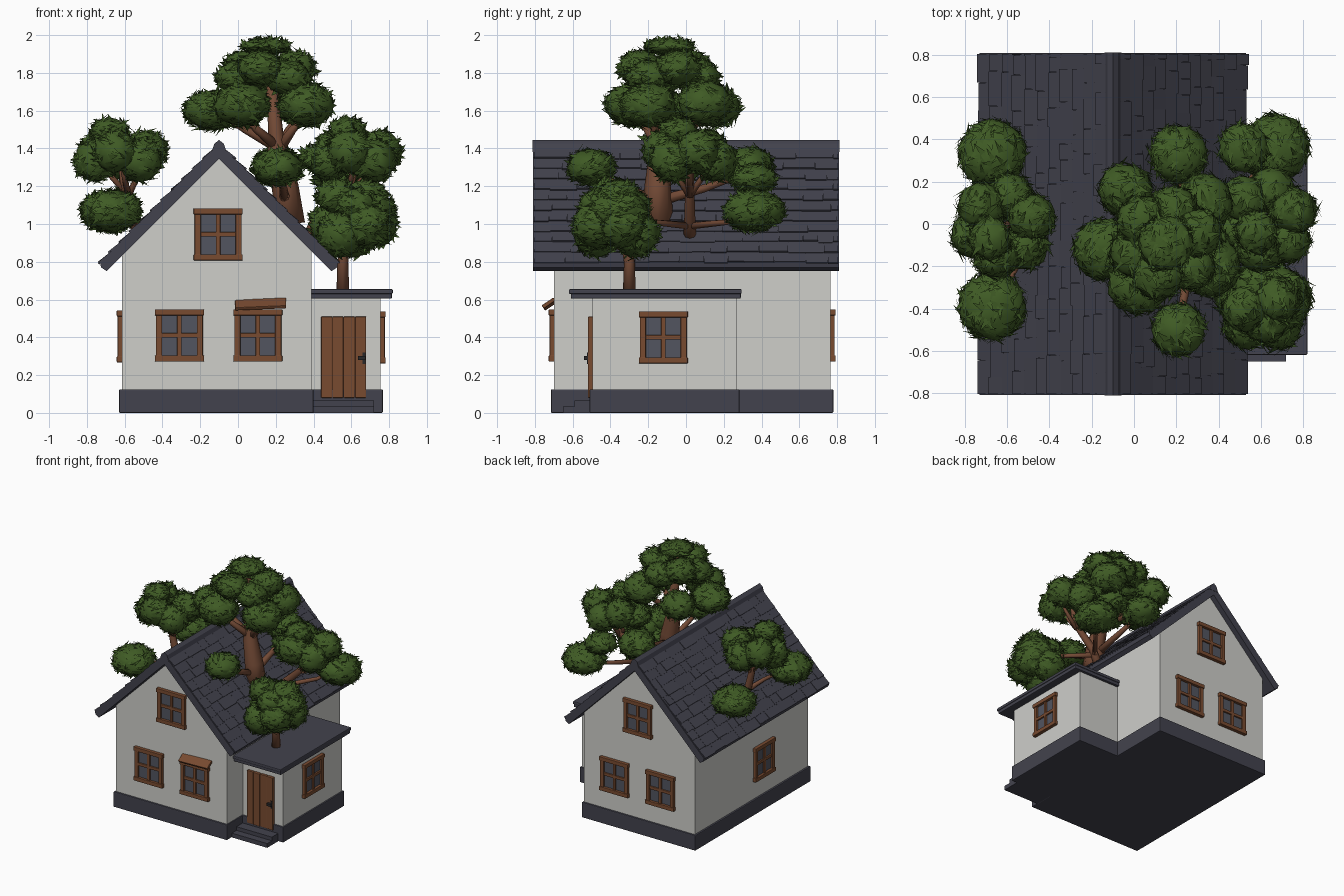
import bpy, bmesh, math, random
from mathutils import Vector, Matrix, noise

if "Cube" in bpy.data.objects:
    bpy.data.objects.remove(bpy.data.objects["Cube"])

random.seed(4)


def mat(name, rgb):
    m = bpy.data.materials.new(name)
    m.diffuse_color = (*rgb, 1)
    m.use_nodes = True
    m.node_tree.nodes["Principled BSDF"].inputs["Base Color"].default_value = m.diffuse_color
    return m


WALL = mat("plaster", (0.62, 0.62, 0.59))
SLATE = mat("dark_slate", (0.055, 0.055, 0.075))
WOOD = mat("window_wood", (0.19, 0.07, 0.03))
GLASS = mat("glass", (0.085, 0.09, 0.115))
BARK = mat("bark", (0.17, 0.068, 0.036))
LEAF = mat("leaves", (0.05, 0.105, 0.018))
IRON = mat("iron", (0.02, 0.02, 0.022))


def finish(name, bm, material, smooth=False):
    bmesh.ops.recalc_face_normals(bm, faces=bm.faces)
    me = bpy.data.meshes.new(name)
    bm.to_mesh(me)
    bm.free()
    me.materials.append(material)
    for p in me.polygons:
        p.use_smooth = smooth
    ob = bpy.data.objects.new(name, me)
    bpy.context.collection.objects.link(ob)
    return ob


def add_box(bm, lo, hi, m=Matrix()):
    lo, hi = Vector(lo), Vector(hi)
    s = Matrix.Translation((lo + hi) / 2) @ Matrix.Diagonal((*(hi - lo), 1))
    bmesh.ops.create_cube(bm, size=1, matrix=m @ s)


def boxes(name, material, items, m=Matrix(), bevel=0):
    bm = bmesh.new()
    for lo, hi in items:
        add_box(bm, lo, hi, m)
    ob = finish(name, bm, material)
    if bevel:
        b = ob.modifiers.new("bevel", "BEVEL")
        b.width, b.segments = bevel, 2
    return ob


def prism(name, material, profile, y0, y1):
    bm = bmesh.new()
    f = bm.faces.new([bm.verts.new((x, y0, z)) for x, z in profile])
    r = bmesh.ops.extrude_face_region(bm, geom=[f])
    bmesh.ops.translate(bm, vec=(0, y1 - y0, 0),
                        verts=[v for v in r["geom"] if isinstance(v, bmesh.types.BMVert)])
    return finish(name, bm, material)


# Walls and stone base
prism("main_walls", WALL, [(-0.615, 0.1), (0.39, 0.1), (0.39, 0.87), (-0.1, 1.36), (-0.615, 0.845)], -0.70, 0.765)
boxes("side_room_walls", WALL, [((0.3, -0.495, 0.1), (0.755, 0.27, 0.62))])
boxes("main_base", SLATE, [((-0.63, -0.715, 0), (0.4, 0.78, 0.125))], bevel=0.006)
boxes("side_base", SLATE, [((0.3, -0.51, 0), (0.767, 0.283, 0.125))], bevel=0.006)
boxes("door_steps", SLATE, [((0.4, -0.65, 0), (0.72, -0.5, 0.035)), ((0.4, -0.59, 0), (0.72, -0.5, 0.065))])

# Roofs
prism("main_roof", SLATE, [(-0.1, 1.425), (0.53, 0.795), (0.525, 0.77), (0.495, 0.75), (-0.1, 1.345),
                           (-0.695, 0.75), (-0.725, 0.77), (-0.73, 0.795)], -0.81, 0.81)
prism("ridge_cap", SLATE, [(-0.14, 1.38), (-0.125, 1.425), (-0.1, 1.445), (-0.075, 1.425), (-0.06, 1.38)], -0.812, 0.812)
boxes("side_roof", SLATE, [((0.36, -0.61, 0.605), (0.815, 0.29, 0.645)),
                           ((0.36, -0.62, 0.63), (0.82, 0.295, 0.655))], bevel=0.006)

# Shingle rows on both slopes
bm = bmesh.new()
for side in (-1, 1):
    for row in range(11):
        y = -0.805
        while y < 0.8:
            y2 = min(y + random.uniform(0.07, 0.2), 0.805)
            s = 0.03 + row * 0.078
            frame = (Matrix.Translation((-0.1 + side * s * 0.7071, 0, 1.423 - s * 0.7071))
                     @ Matrix.Rotation(side * math.pi / 4, 4, "Y")
                     @ Matrix.Rotation(-side * random.uniform(0.04, 0.12), 4, "Y"))
            end = side * random.uniform(0.076, 0.09)
            add_box(bm, (min(0, end), y + 0.001, -0.006), (max(0, end), y2 - 0.001, 0.003), frame)
            y = y2
finish("roof_shingles", bm, SLATE)


# Windows: frame, cross bars, sill and glass, local -y is outwards
def window(name, x, y, z, turn):
    m = Matrix.Translation((x, y, z)) @ Matrix.Rotation(turn, 4, "Z")
    bars = [((s * 0.108 - 0.016, -0.022, -0.13), (s * 0.108 + 0.016, 0.01, 0.13)) for s in (-1, 1)]
    bars += [((-0.13, -0.027, s * 0.122 - 0.016), (0.13, 0.01, s * 0.122 + 0.016)) for s in (-1, 1)]
    bars += [((-0.012, -0.018, -0.12), (0.012, 0.01, 0.12)), ((-0.11, -0.018, -0.012), (0.11, 0.01, 0.012))]
    boxes(name + "_frame", WOOD, bars, m, 0.004)
    boxes(name + "_glass", GLASS, [((-0.11, -0.006, -0.12), (0.11, 0.002, 0.12))], m)


for wx, wz in ((-0.31, 0.41), (0.105, 0.41), (-0.105, 0.945)):
    window("front_window", wx, -0.70, wz, 0)
    window("back_window", wx, 0.765, wz, math.pi)
window("left_window", -0.615, -0.12, 0.405, -math.pi / 2)
window("right_window", 0.755, -0.12, 0.4, math.pi / 2)
boxes("window_awning", WOOD, [((-0.135, -0.065, -0.008), (0.135, 0.01, 0.012))],
      Matrix.Translation((0.12, -0.70, 0.59)) @ Matrix.Rotation(0.6, 4, "X") @ Matrix.Rotation(-0.05, 4, "Y"), 0.004)

# Door made of planks, with handle
boxes("door", WOOD, [((0.44 + i * 0.06, -0.515 - 0.004 * (i % 2), 0.08), (0.498 + i * 0.06, -0.48, 0.51))
                     for i in range(4)], bevel=0.004)
boxes("door_backing", WOOD, [((0.442, -0.508, 0.085), (0.677, -0.48, 0.505))])
boxes("door_handle", IRON, [((0.635, -0.54, 0.28), (0.675, -0.51, 0.3)), ((0.66, -0.525, 0.26), (0.675, -0.51, 0.32))])


# Trees
def tube(bm, pts, r0, r1, n=8):
    pts = [Vector(p) for p in pts]
    rings = []
    for i, p in enumerate(pts):
        d = (pts[min(i + 1, len(pts) - 1)] - pts[max(i - 1, 0)]).normalized()
        q = Vector((0, 0, 1)).rotation_difference(d)
        r = r0 + (r1 - r0) * i / (len(pts) - 1)
        rings.append([bm.verts.new(p + q @ Vector((r * math.cos(a), r * math.sin(a), 0)))
                      for a in (2 * math.pi * k / n for k in range(n))])
    for a, b in zip(rings, rings[1:]):
        for k in range(n):
            bm.faces.new((a[k], a[(k + 1) % n], b[(k + 1) % n], b[k]))
    bm.faces.new(rings[0])
    bm.faces.new(rings[-1])


def ring(cx, cy, z, R, r, rz, n, turn=0.3):
    return [(cx + R * math.cos(turn + 2 * math.pi * k / n), cy + R * math.sin(turn + 2 * math.pi * k / n),
             z + 0.025 * (-1) ** k, r, rz) for k in range(n)]


def foliage(name, blobs):
    core, leaves = bmesh.new(), bmesh.new()
    for x, y, z, r, rz in blobs:
        c, size = Vector((x, y, z)), Vector((r, r, rz)) * 0.95
        for v in bmesh.ops.create_icosphere(core, subdivisions=3, radius=1)["verts"]:
            k = 1 + 0.1 * noise.noise(v.co * 2.5 + c * 9)
            v.co = c + v.co * size * k
        for _ in range(int(9000 * r * r) + 60):
            # pointed leaf lying along the blob, tip lifting off
            u = Vector((random.gauss(0, 1), random.gauss(0, 1), random.gauss(0, 1))).normalized()
            nrm = Vector((u.x / size.x, u.y / size.y, u.z / size.z)).normalized()
            t = nrm.cross(Vector((random.gauss(0, 0.5), random.gauss(0, 0.5), 1))).normalized()
            t *= random.choice((-1, 1))
            w = nrm.cross(t) * random.uniform(0.01, 0.018)
            p = c + u * size * 1.0
            tip = p + (t + nrm * random.uniform(0.05, 0.5)) * random.uniform(0.035, 0.06)
            leaves.faces.new([leaves.verts.new(q) for q in (p - w - t * 0.01, p + w - t * 0.01, tip)])
    finish(name + "_foliage", core, LEAF, True)
    finish(name + "_leaf_tips", leaves, LEAF)


def tree(name, limbs, blobs):
    bm = bmesh.new()
    for pts, r0, r1 in limbs:
        tube(bm, pts, r0, r1)
    finish(name + "_trunk", bm, BARK, True)
    foliage(name, blobs)


# Big tree through the right slope
top = (0.2, -0.13, 1.48)
tree("big_tree",
     [([(0.27, -0.15, 1.0), (0.25, -0.15, 1.2), (0.21, -0.14, 1.38), top, (0.17, -0.11, 1.85)], 0.085, 0.025)]
     + [([(0.22, -0.14, 1.4), ((top[0] + x) / 2, (top[1] + y) / 2, 1.5), (x, y, 1.6)], 0.03, 0.012)
        for x, y in ((-0.12, -0.12), (0.0, -0.28), (0.38, -0.2), (0.34, 0.1), (-0.03, 0.16))]
     + [([(0.25, -0.15, 1.12), (0.24, (y - 0.15) / 2, 1.19), (0.21, y, 1.28)], 0.03, 0.012) for y in (-0.5, 0.35)],
     [(-0.14, -0.12, 1.6, 0.15, 0.11), (0.02, -0.28, 1.63, 0.15, 0.12), (0.36, -0.2, 1.63, 0.15, 0.12),
      (0.33, 0.1, 1.64, 0.14, 0.12), (-0.04, 0.16, 1.62, 0.13, 0.11),
      (0.15, -0.09, 1.94, 0.13, 0.045), (0.21, -0.5, 1.3, 0.13, 0.1), (0.21, 0.33, 1.3, 0.14, 0.11)]
     + ring(0.15, -0.09, 1.8, 0.155, 0.12, 0.095, 6))


# Two leaning trees at the eaves, mirrored
def eave_tree(name, s, root, cx, cy):
    tree(name,
         [([(root, cy, 0.9), (root + s * 0.06, cy, 1.03), (cx - s * 0.02, cy, 1.2), (cx, cy, 1.38)], 0.035, 0.018)]
         + [([(root + s * 0.04, cy, 0.99), (cx - s * 0.06, cy + e * 0.2, 1.01), (cx + s * 0.02, cy + e * 0.35, 1.05)],
             0.02, 0.01) for e in (-1, 1)]
         + [([(cx - s * 0.04, cy, 1.15), (cx + 0.13 * math.cos(a), cy + 0.13 * math.sin(a), 1.34)], 0.018, 0.01)
            for a in (0, 1.6, 3.2, 4.7)],
         ring(cx, cy, 1.36, 0.14, 0.115, 0.115, 6)
         + [(cx + s * 0.05, cy + 0.34, 1.07, 0.165, 0.115), (cx + s * 0.05, cy - 0.38, 1.07, 0.165, 0.115),
            (cx + (-0.06 if s < 0 else -0.04), cy - 0.06, 1.49, 0.1, 0.075)])


eave_tree("left_tree", -1, -0.5, -0.62, -0.01)
eave_tree("right_tree", 1, 0.36, 0.62, 0.02)
foliage("right_tree_inner", [(0.45, 0.02, 1.35, 0.12, 0.08), (0.52, 0.36, 1.24, 0.12, 0.08)])

# Small tree on the flat roof
tree("porch_tree",
     [([(0.555, -0.3, 0.64), (0.555, -0.3, 0.8), (0.57, -0.33, 0.95), (0.59, -0.37, 1.1)], 0.034, 0.018)]
     + [([(0.56, -0.31, 0.85), (0.6 + dx, -0.38 + dy, 0.98)], 0.018, 0.01)
        for dx, dy in ((0.12, 0), (-0.12, 0), (0, 0.12), (0, -0.12))],
     ring(0.61, -0.38, 0.97, 0.115, 0.125, 0.125, 5) + ring(0.6, -0.38, 1.12, 0.08, 0.11, 0.095, 4))
